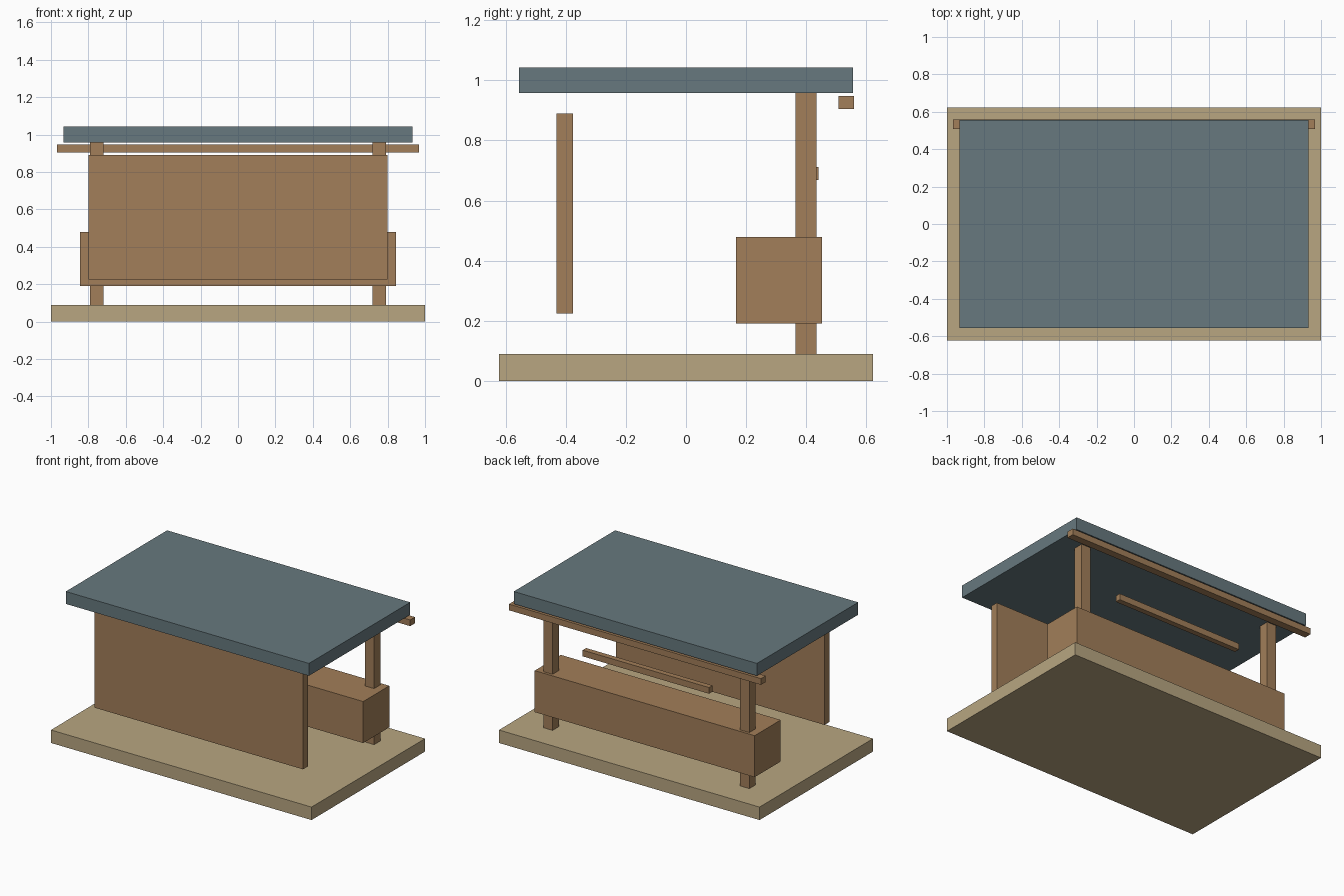
import bpy

if "Cube" in bpy.data.objects:
    bpy.data.objects.remove(bpy.data.objects["Cube"])


def material(name, rgb):
    m = bpy.data.materials.new(name)
    m.diffuse_color = (*rgb, 1)
    m.use_nodes = True
    m.node_tree.nodes["Principled BSDF"].inputs["Base Color"].default_value = m.diffuse_color
    return m


stone = material("pale_base", (0.48, 0.38, 0.22))
wood = material("wood", (0.36, 0.21, 0.10))
slate = material("roof_slate", (0.135, 0.19, 0.21))


def box(name, x, y, z, mat):
    """Flat-faced box from (min, max) ranges on each axis."""
    ranges = (x, y, z)
    bpy.ops.mesh.primitive_cube_add(size=1, location=[(a + b) / 2 for a, b in ranges])
    ob = bpy.context.object
    ob.name = name
    ob.scale = [b - a for a, b in ranges]
    bpy.ops.object.transform_apply(location=False, rotation=False, scale=True)
    ob.data.materials.append(mat)
    return ob


# Floor slab and flat roof
box("floor_slab", (-1, 1), (-0.622, 0.622), (0, 0.09), stone)
box("roof", (-0.933, 0.933), (-0.555, 0.555), (0.957, 1.043), slate)

# Large wall panel
box("wall_panel", (-0.8, 0.8), (-0.43, -0.376), (0.225, 0.89), wood)

# Counter on the open side
box("counter", (-0.844, 0.844), (0.167, 0.453), (0.191, 0.479), wood)

# Pair of posts carrying the roof
for side, cx in (("left", -0.755), ("right", 0.755)):
    box(side + "_post", (cx - 0.035, cx + 0.035), (0.364, 0.434), (0.09, 0.957), wood)

# Rail under the eaves and the short bar above the counter
box("eaves_rail", (-0.967, 0.967), (0.507, 0.559), (0.905, 0.948), wood)
box("hanging_bar", (-0.485, 0.485), (0.402, 0.44), (0.669, 0.712), wood)
